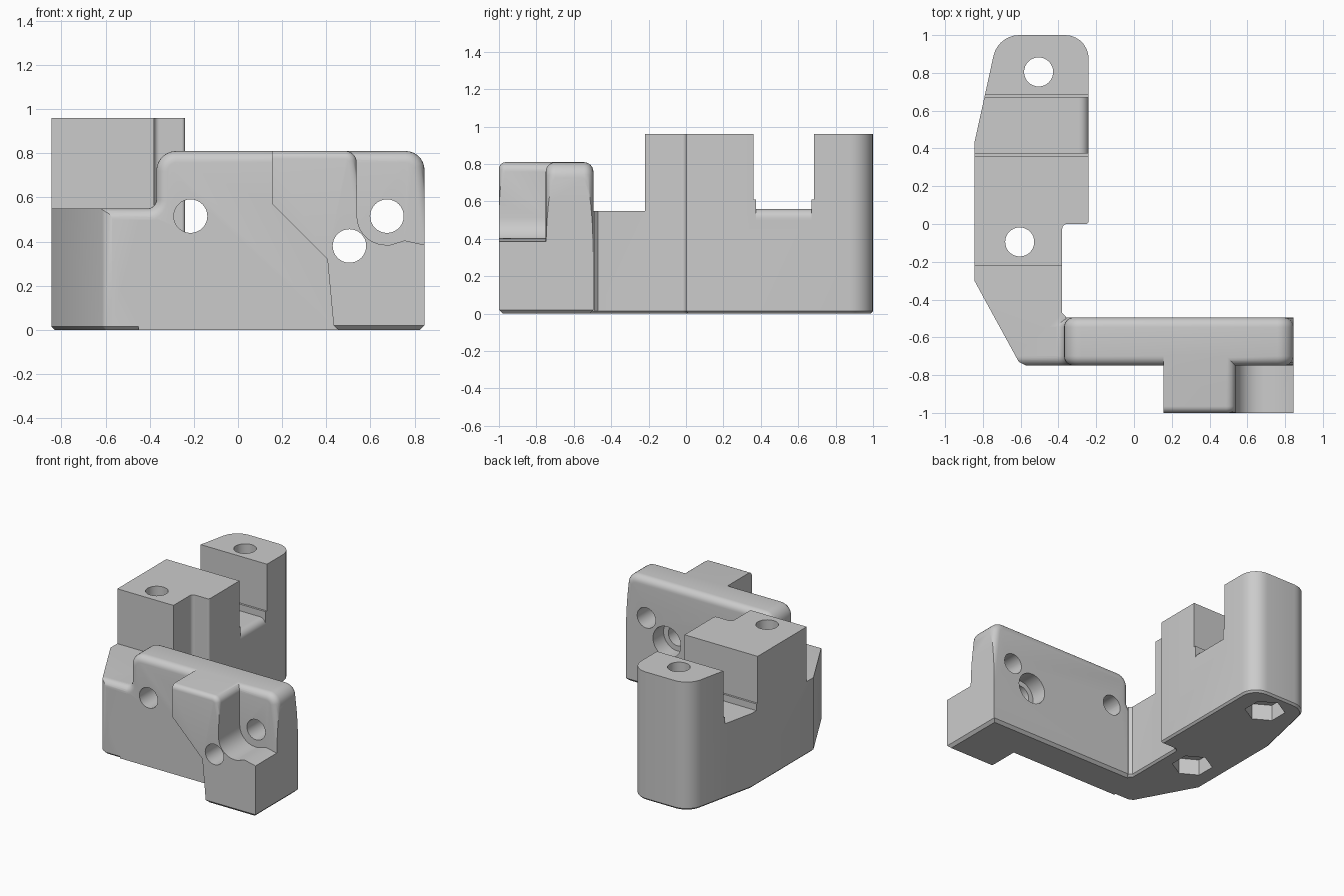
import bpy, bmesh, math
from mathutils import Vector

cube = bpy.data.objects.get("Cube")
if cube:
    bpy.data.objects.remove(cube, do_unlink=True)

grey = bpy.data.materials.new("light grey")
grey.use_nodes = True
grey.diffuse_color = (0.6, 0.6, 0.6, 1)
grey.node_tree.nodes["Principled BSDF"].inputs["Base Color"].default_value = (0.6, 0.6, 0.6, 1)


def rounded(points, steps=7):
    """Outline whose corners (u, v, radius) are replaced by arcs."""
    out = []
    for i, p in enumerate(points):
        here = Vector((p[0], p[1], 0))
        if len(p) < 3:
            out.append(here)
            continue
        prev, nxt = points[i - 1], points[(i + 1) % len(points)]
        a = (Vector((prev[0], prev[1], 0)) - here).normalized()
        b = (Vector((nxt[0], nxt[1], 0)) - here).normalized()
        half = a.angle(b) / 2
        centre = here + (a + b).normalized() * p[2] / math.sin(half)
        start = (here + a * p[2] / math.tan(half) - centre).normalized()
        end = (here + b * p[2] / math.tan(half) - centre).normalized()
        out += [centre + start.slerp(end, k / steps).normalized() * p[2]
                for k in range(steps + 1)]
    return out


def prism(name, points, axis, lo, hi, bevels=()):
    """Extrude an outline along an axis; bevels are (rule, size, segments)."""
    place = {"x": lambda p, w: (w, p.x, p.y),
             "y": lambda p, w: (p.x, w, p.y),
             "z": lambda p, w: (p.x, p.y, w)}[axis]
    bm = bmesh.new()
    outline = rounded(points)
    ends = [[bm.verts.new(place(p, w)) for p in outline] for w in (lo, hi)]
    for ring in ends:
        bm.faces.new(ring)
    for i in range(len(outline)):
        bm.faces.new((ends[0][i - 1], ends[0][i], ends[1][i], ends[1][i - 1]))
    bmesh.ops.recalc_face_normals(bm, faces=bm.faces)
    for rule, size, segments in bevels:
        edges = [e for e in bm.edges if rule((e.verts[0].co + e.verts[1].co) / 2,
                                             e.verts[0].co - e.verts[1].co)]
        bmesh.ops.bevel(bm, geom=edges, offset=size, segments=segments,
                        profile=0.5, affect="EDGES", clamp_overlap=False)
    bmesh.ops.recalc_face_normals(bm, faces=bm.faces)
    mesh = bpy.data.meshes.new(name)
    bm.to_mesh(mesh)
    bm.free()
    mesh.materials.append(grey)
    obj = bpy.data.objects.new(name, mesh)
    bpy.context.collection.objects.link(obj)
    return obj


def ngon(u, v, r, sides, turn=0.0):
    return [(u + r * math.cos(turn + math.tau * k / sides),
             v + r * math.sin(turn + math.tau * k / sides)) for k in range(sides)]


def combine(target, tool, operation):
    """Apply a boolean and drop the tool."""
    mod = target.modifiers.new("combine", "BOOLEAN")
    mod.operation, mod.object, mod.solver = operation, tool, "EXACT"
    bpy.context.view_layer.objects.active = target
    bpy.ops.object.modifier_apply(modifier=mod.name)
    bpy.data.objects.remove(tool, do_unlink=True)


# Arm: footprint with a chamfered foot, limited by a stepped side profile
footprint = [(-0.845, -0.30), (-0.61, -0.73, 0.03), (-0.57, -0.75), (-0.36, -0.75),
             (-0.36, -0.49), (-0.38, -0.47), (-0.38, 0, 0.025), (-0.24, 0, 0.015),
             (-0.24, 1, 0.125), (-0.72, 1, 0.14), (-0.79, 0.68), (-0.845, 0.43)]
body = prism("bracket_body", footprint, "z", 0, 0.96,
             [(lambda m, d: m.z < 0.001, 0.014, 1)])
side = [(-0.75, -0.1), (-0.75, 0.55, 0.05), (-0.22, 0.55), (-0.22, 1.1), (0.36, 1.1),
        (0.36, 0.61), (0.375, 0.61), (0.375, 0.56), (0.67, 0.56), (0.67, 0.61),
        (0.685, 0.61), (0.685, 1.1), (1.1, 1.1), (1.1, -0.1)]
combine(body, prism("side_limit", side, "x", -1, 0), "INTERSECT")

# Rounded edge of the slot floor
lip = [(-0.30, 0.56), (-0.24, 0.56, 0.05), (-0.24, 0.50), (-0.2, 0.50),
       (-0.2, 0.6), (-0.30, 0.6)]
combine(body, prism("slot_lip", lip, "y", 0.375, 0.67), "DIFFERENCE")

# Upright plate with rounded top edges
plate = [(-0.45, 0), (0.845, 0), (0.845, 0.81, 0.085), (-0.37, 0.81, 0.09),
         (-0.37, 0.55, 0.04), (-0.45, 0.55)]
combine(body, prism("plate", plate, "y", -0.75, -0.495, [
    (lambda m, d: abs(d.y) < 0.01 and m.x > -0.44
     and (m.z > 0.72 or (m.x < -0.3 and m.z > 0.5)), 0.051, 6),
    (lambda m, d: m.z < 0.001 and m.y > -0.74 and m.x > -0.4, 0.02, 1)]), "UNION")

# Front boss with an open pocket around the upper screw
boss = [(0.155, 0.81), (0.155, 0.57), (0.405, 0.32), (0.435, 0), (0.845, 0),
        (0.845, 0.385), (0.755, 0.405), (0.69, 0.385), (0.54, 0.385, 0.13),
        (0.537, 0.81, 0.05)]
combine(body, prism("boss", boss, "y", -1, -0.62, [
    (lambda m, d: m.y < -0.99 and m.z > 0.765, 0.035, 5),
    (lambda m, d: m.z < 0.001 and m.y < -0.7, 0.02, 1)]), "UNION")

# Screw holes through the plate and the rear counterbore
for x, z in ((-0.215, 0.515), (0.505, 0.38), (0.675, 0.515)):
    combine(body, prism("plate_hole", ngon(x, z, 0.076, 32), "y", -1.1, -0.4), "DIFFERENCE")
combine(body, prism("counterbore", ngon(0.505, 0.38, 0.115, 40), "y", -0.62, -0.4),
        "DIFFERENCE")

# Vertical holes with hexagonal nut pockets underneath
for x, y in ((-0.505, 0.805), (-0.605, -0.095)):
    combine(body, prism("arm_hole", ngon(x, y, 0.077, 32), "z", -0.1, 1.1), "DIFFERENCE")
    combine(body, prism("nut_pocket", ngon(x, y, 0.14, 6, math.pi / 2), "z", -0.1, 0.12),
            "DIFFERENCE")

# Smooth the fillets, keep machined edges crisp
bpy.ops.object.select_all(action="DESELECT")
body.select_set(True)
bpy.context.view_layer.objects.active = body
bpy.ops.object.shade_smooth_by_angle(angle=math.radians(30))
